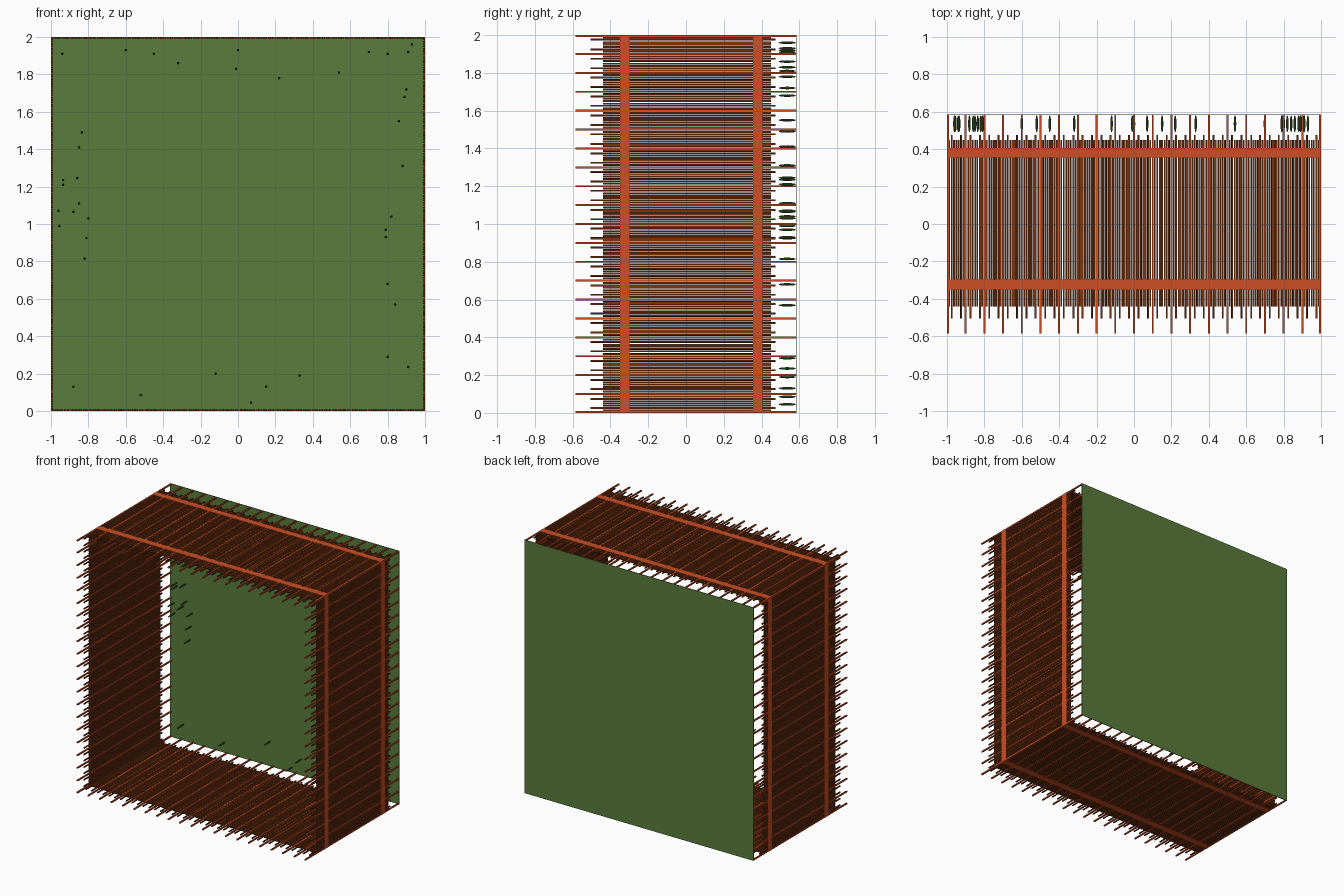
import bpy, bmesh, random
from mathutils import Matrix, Vector

if "Cube" in bpy.data.objects:
    bpy.data.objects.remove(bpy.data.objects["Cube"])

random.seed(4)


def material(name, rgb):
    lin = [(c / 255 / 12.92) if c < 11 else ((c / 255 + 0.055) / 1.055) ** 2.4 for c in rgb]
    m = bpy.data.materials.new(name)
    m.diffuse_color = (*lin, 1)
    m.use_nodes = True
    m.node_tree.nodes["Principled BSDF"].inputs["Base Color"].default_value = m.diffuse_color
    return m


ORANGE = material("burnt orange", (205, 79, 37))
BROWN = material("dark brown", (118, 54, 20))
GREEN = material("leaf green", (90, 124, 60))
DARK_GREEN = material("dark green", (66, 94, 44))


def add_box(bm, lo, hi):
    lo, hi = Vector(lo), Vector(hi)
    size = hi - lo
    bmesh.ops.create_cube(bm, size=1, matrix=Matrix.Translation((lo + hi) / 2)
                          @ Matrix.Diagonal((*size, 1)))


def finish(bm, name, mat):
    me = bpy.data.meshes.new(name)
    bm.to_mesh(me)
    bm.free()
    me.materials.append(mat)
    ob = bpy.data.objects.new(name, me)
    bpy.context.collection.objects.link(ob)
    return ob


def wall_box(bm, side, t0, t1, y0, y1, d0, d1):
    """Box on one wall: t runs along the wall (0..2), d is depth from its outer face."""
    if side == "left":
        add_box(bm, (-1 + d0, y0, t0), (-1 + d1, y1, t1))
    elif side == "right":
        add_box(bm, (1 - d1, y0, t0), (1 - d0, y1, t1))
    elif side == "bottom":
        add_box(bm, (t0 - 1, y0, d0), (t1 - 1, y1, d1))
    else:
        add_box(bm, (t0 - 1, y0, 2 - d1), (t1 - 1, y1, 2 - d0))


# Four walls of thin rods, each tied by two outer bands
SHORT = (-0.44, 0.45)
MID = (-0.505, 0.475)
PATTERN = [SHORT, MID, SHORT, SHORT, SHORT, MID, SHORT]
for side in ("left", "right", "bottom", "top"):
    longs, shorts, bands = bmesh.new(), bmesh.new(), bmesh.new()
    for i in range(21):
        t = min(max(i * 0.1, 0.005), 1.995)
        wall_box(longs, side, t - 0.005, t + 0.005, -0.585, 0.585, 0.001, 0.011)
        if i == 20:
            break
        for k, (y0, y1) in enumerate(PATTERN):
            c = i * 0.1 + (k + 1) * 0.0125 + random.uniform(-0.0015, 0.0015)
            wall_box(shorts, side, c - 0.0044, c + 0.0044, y0, y1, 0.002, 0.010)
    for y0, y1 in ((-0.35, -0.298), (0.355, 0.405)):
        wall_box(bands, side, 0, 2, y0, y1, 0, 0.002)
    finish(longs, side + "_long_rods", ORANGE)
    finish(shorts, side + "_short_rods", BROWN)
    finish(bands, side + "_bands", ORANGE)

# Back panel
bm = bmesh.new()
add_box(bm, (-1, 0.582, 0), (1, 0.586, 2))
finish(bm, "back_panel", GREEN)

# Slim buds in front of the panel (x, z)
BUDS = [(-.94, 1.91), (-.6, 1.93), (-.45, 1.91), (-.32, 1.86), (0, 1.93), (-.01, 1.83),
        (.22, 1.78), (.54, 1.81), (.7, 1.92), (.8, 1.91), (.91, 1.92), (.93, 1.96),
        (.9, 1.72), (.89, 1.68), (.86, 1.55), (.88, 1.31), (.82, 1.04), (.79, .97),
        (.79, .93), (.8, .68), (.84, .57), (.8, .29), (.91, .235), (.33, .19),
        (.15, .13), (.07, .045), (-.12, .2), (-.52, .085), (-.88, .13), (-.82, .815),
        (-.81, .925), (-.8, 1.03), (-.88, 1.065), (-.85, 1.11), (-.96, 1.07),
        (-.955, .99), (-.935, 1.235), (-.935, 1.21), (-.86, 1.245), (-.85, 1.41),
        (-.835, 1.49)]
bm = bmesh.new()
for x, z in BUDS:
    bmesh.ops.create_uvsphere(bm, u_segments=8, v_segments=6, radius=1,
                              matrix=Matrix.Translation((x, 0.536, z))
                              @ Matrix.Diagonal((0.007, 0.046, 0.007, 1))
                              @ Matrix.Rotation(1.5707963, 4, 'X'))
finish(bm, "buds", DARK_GREEN)
